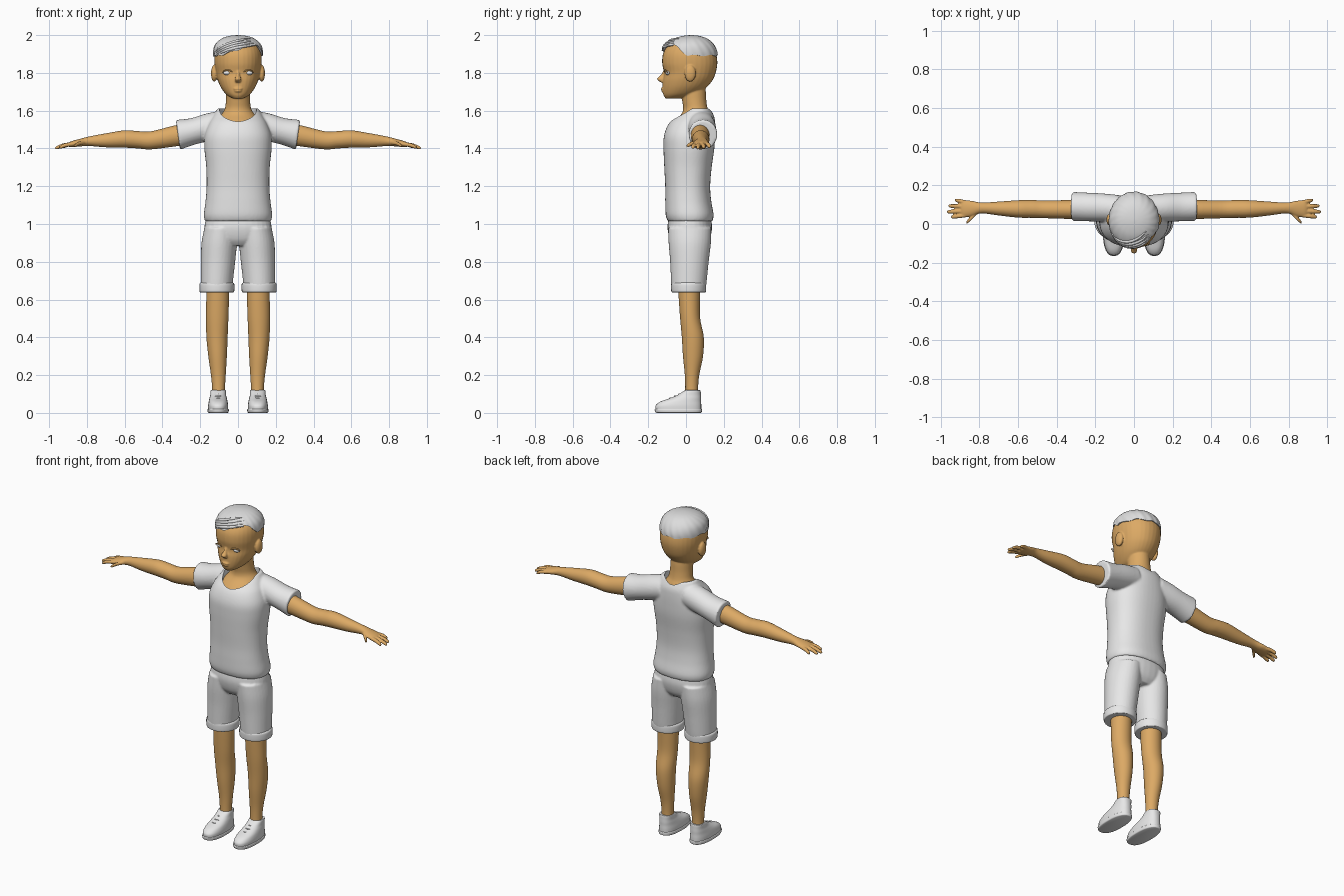
import bpy, bmesh, math
from mathutils import Vector, Matrix

if "Cube" in bpy.data.objects:
    bpy.data.objects.remove(bpy.data.objects["Cube"])


def material(name, r, g, b):
    m = bpy.data.materials.new(name)
    m.use_nodes = True
    m.diffuse_color = (r, g, b, 1)
    m.node_tree.nodes["Principled BSDF"].inputs["Base Color"].default_value = (r, g, b, 1)
    return m


SKIN = material("warm skin", 0.72, 0.40, 0.13)
CLOTH = material("pale cloth", 0.8, 0.8, 0.8)
HAIR = material("grey hair", 0.72, 0.72, 0.72)
EYE = material("eye white", 0.8, 0.8, 0.8)


def spline(keys, steps):
    """Smooth list of tuples through the keys."""
    out = []
    for i in range(len(keys) - 1):
        p = [keys[max(i - 1, 0)], keys[i], keys[i + 1], keys[min(i + 2, len(keys) - 1)]]
        for s in range(steps):
            t = s / steps
            out.append(tuple(b + t * (c - a) / 2 + t * t * (a - 2.5 * b + 2 * c - d / 2)
                             + t ** 3 * (1.5 * (b - c) + (d - a) / 2) for a, b, c, d in zip(*p)))
    return out + [tuple(keys[-1])]


def rings(rows):
    """Rows of height, front, back, half width to centred rings."""
    return [(0, (f + b) / 2, z, w, (b - f) / 2) for z, f, b, w in rows]


def loft(bm, keys, axis="Z", both=False, seg=32, steps=5, shear=0, power=2):
    """Closed loft of rounded sections along Z or X, optionally on both sides."""
    for side in ((1, -1) if both else (1,)):
        loops = []
        for x, y, z, ra, rb in spline(keys, steps):
            loop = []
            for k in range(seg):
                a = 2 * math.pi * k / seg
                c, s = math.cos(a), math.sin(a)
                u = ra * math.copysign(abs(c) ** (2 / power), c)
                v = rb * math.copysign(abs(s) ** (2 / power), s)
                p = (x + u, y + v, z) if axis == "Z" else (x + shear * v, y + u, z + v)
                loop.append(bm.verts.new((side * p[0], p[1], p[2])))
            loops.append(loop)
        for lo, hi in zip(loops, loops[1:]):
            for k in range(seg):
                j = (k + 1) % seg
                bm.faces.new((lo[k], lo[j], hi[j], hi[k]))
        bm.faces.new(loops[0][::-1])
        bm.faces.new(loops[-1])


def ball(bm, loc, radii, both=False):
    for side in ((1, -1) if both else (1,)):
        place = Matrix.Translation((side * loc[0], loc[1], loc[2])) @ Matrix.Diagonal((*radii, 1))
        bmesh.ops.create_uvsphere(bm, u_segments=24, v_segments=14, radius=1, matrix=place)


def finish(name, bm, mat, voxel=0, smooth=4, cutter=None):
    """Turn a bmesh into an object, fusing overlapping shapes when voxel is set."""
    bmesh.ops.recalc_face_normals(bm, faces=bm.faces[:])
    me = bpy.data.meshes.new(name)
    bm.to_mesh(me)
    bm.free()
    ob = bpy.data.objects.new(name, me)
    bpy.context.scene.collection.objects.link(ob)
    if voxel:
        rm = ob.modifiers.new("fuse", "REMESH")
        rm.mode, rm.voxel_size = "VOXEL", voxel
        sm = ob.modifiers.new("soften", "SMOOTH")
        sm.factor, sm.iterations = 0.5, smooth
    if cutter:
        bo = ob.modifiers.new("opening", "BOOLEAN")
        bo.operation, bo.solver, bo.object = "DIFFERENCE", "EXACT", cutter
    bake(ob, mat)
    return ob


def bake(ob, mat):
    dg = bpy.context.evaluated_depsgraph_get()
    me = bpy.data.meshes.new_from_object(ob.evaluated_get(dg))
    ob.modifiers.clear()
    ob.data = me
    me.materials.clear()
    me.materials.append(mat)
    me.shade_smooth()
    me.set_sharp_from_angle(angle=math.radians(50))


def tube(name, points, radius, mat, ends=1.0):
    """Round strand through the points, thinner at its ends if asked."""
    cu = bpy.data.curves.new(name, "CURVE")
    cu.dimensions, cu.bevel_depth, cu.bevel_resolution, cu.use_fill_caps = "3D", radius, 2, True
    sp = cu.splines.new("POLY")
    sp.points.add(len(points) - 1)
    for i, p in enumerate(points):
        t = i / (len(points) - 1)
        sp.points[i].co = (*p, 1)
        sp.points[i].radius = ends + (1 - ends) * math.sin(math.pi * t)
    src = bpy.data.objects.new(name + "_path", cu)
    bpy.context.scene.collection.objects.link(src)
    me = bpy.data.meshes.new_from_object(src.evaluated_get(bpy.context.evaluated_depsgraph_get()))
    bpy.data.objects.remove(src)
    bm = bmesh.new()
    bm.from_mesh(me)
    finish(name, bm, mat)


# Head with neck, nose, lips and ears
bm = bmesh.new()
loft(bm, rings([(1.665, -.108, -.03, .03), (1.685, -.12, .05, .062), (1.72, -.124, .105, .089),
                (1.76, -.123, .14, .107), (1.80, -.117, .157, .117), (1.85, -.126, .166, .125),
                (1.90, -.122, .16, .124), (1.94, -.10, .14, .11), (1.97, -.065, .11, .08),
                (1.985, -.02, .07, .04)]), power=2.1)
loft(bm, rings([(1.46, -.098, .14, .14), (1.50, -.095, .142, .13), (1.54, -.068, .138, .115),
                (1.58, -.026, .128, .088), (1.61, -.015, .115, .07), (1.65, -.02, .108, .064),
                (1.70, -.03, .105, .062), (1.74, -.03, .10, .06)]))
loft(bm, [(0, -.108, 1.82, .008, .008), (0, -.121, 1.79, .009, .012),
          (0, -.135, 1.768, .017, .019), (0, -.122, 1.75, .014, .012)], seg=16)
ball(bm, (0, -.122, 1.716), (.024, .011, .006))
ball(bm, (0, -.121, 1.704), (.02, .011, .006))
ball(bm, (.126, .022, 1.797), (.017, .03, .044), both=True)
finish("head_and_neck", bm, SKIN, voxel=.0045, smooth=3)

# Eyes with upper lids
for side, word in ((1, "left"), (-1, "right")):
    bm = bmesh.new()
    ball(bm, (side * .055, -.095, 1.80), (.023, .014, .012))
    finish(word + "_eye", bm, EYE)
    lid = [(side * (.055 + .026 * math.cos(a)), -.103 - .008 * math.sin(a) + .006 * math.cos(a),
            1.80 + .014 * math.sin(a)) for a in (math.pi * k / 10 for k in range(11))]
    tube(word + "_eyelid", lid, .004, SKIN, .5)

# Hair cap with a swept fringe
hair = spline(rings([(1.86, -.13, .165, .128), (1.91, -.13, .166, .131), (1.95, -.11, .148, .121),
                     (1.98, -.068, .115, .09), (1.995, -.02, .075, .05), (2.0, .02, .03, .005)]), 8)


def hair_point(a, z, grow=1.0):
    for lo, hi in zip(hair, hair[1:]):
        if z <= hi[2]:
            break
    t = min(1, (z - lo[2]) / max(hi[2] - lo[2], 1e-6))
    _, y, _, rx, ry = (p + (q - p) * t for p, q in zip(lo, hi))
    return Vector((grow * rx * math.cos(a), y + grow * ry * math.sin(a), z))


def hairline(a):
    front = min(1, max(0, -math.sin(a) * 1.6 - .1))
    return 1.892 + front * (.03 + .04 * math.cos(a)) + .004 * math.sin(9 * a)


bm = bmesh.new()
seg, rows, loops = 120, 18, []
for k in range(-1, rows):
    t = max(k, 0) / rows
    loop = []
    for i in range(seg):
        a = 2 * math.pi * i / seg
        z = hairline(a) + (2.0 - hairline(a)) * math.sin(t * math.pi / 2)
        grow = .9 if k < 0 else 1 + .012 * math.sin(18 * a + 9 * t) * (1 - t)
        loop.append(bm.verts.new(hair_point(a, z, grow)))
    loops.append(loop)
for lo, hi in zip(loops, loops[1:]):
    for i in range(seg):
        j = (i + 1) % seg
        bm.faces.new((lo[i], lo[j], hi[j], hi[i]))
bm.faces.new(loops[-1])
finish("hair_cap", bm, HAIR)
for n in range(4):
    path = []
    for k in range(13):
        t = k / 12
        path.append(hair_point(-.75 - (1.9 + .12 * n) * t, 1.945 + .012 * n - (.055 + .01 * n) * t * t, .985))
    tube("fringe_lock_%d" % (n + 1), path, .009, HAIR, .25)

# Shirt with sleeves and a scooped neck
bm = bmesh.new()
loft(bm, rings([(1.5, -.082, .14, .098), (1.75, -.082, .14, .098)]), seg=48)
cutter = finish("neck_cutter", bm, CLOTH)
cutter.hide_render = True
bm = bmesh.new()
loft(bm, rings([(1.015, -.097, .14, .175), (1.05, -.108, .146, .181), (1.12, -.11, .134, .172),
                (1.2, -.11, .128, .166), (1.3, -.115, .136, .168), (1.4, -.119, .15, .178),
                (1.47, -.116, .154, .176), (1.53, -.092, .154, .155), (1.57, -.052, .149, .132),
                (1.612, .0, .128, .108)]), power=2.3, seg=48)
loft(bm, [(.08, .08, 1.53, .07, .07), (.16, .085, 1.512, .073, .072), (.24, .088, 1.49, .074, .07),
          (.318, .09, 1.472, .076, .079)], "X", both=True, shear=.14)
finish("shirt", bm, CLOTH, voxel=.007, smooth=4, cutter=cutter)
bpy.data.objects.remove(cutter)

# Arms and hands
bm = bmesh.new()
loft(bm, [(.26, .075, 1.475, .05, .055), (.33, .075, 1.467, .049, .056), (.46, .076, 1.443, .046, .048),
          (.53, .078, 1.446, .046, .046), (.60, .078, 1.45, .045, .046), (.70, .08, 1.443, .036, .037),
          (.79, .083, 1.438, .028, .025), (.84, .08, 1.43, .04, .02), (.88, .078, 1.423, .044, .016),
          (.895, .078, 1.42, .038, .012)], "X", both=True)
fingers = [((.87, .045, 1.424), (.947, .036, 1.405)), ((.875, .067, 1.424), (.968, .063, 1.402)),
           ((.875, .09, 1.424), (.96, .094, 1.404)), ((.865, .111, 1.424), (.927, .124, 1.409)),
           ((.81, .062, 1.432), (.868, .006, 1.414))]
for base, tip in fingers:
    b, t = Vector(base), Vector(tip)
    mid = b.lerp(t, .55) + Vector((0, 0, .004))
    r = .011
    loft(bm, [(*b, r, r), (*mid, r, r), (*b.lerp(t, .9), r * .85, r * .85), (*t, r * .4, r * .4)],
         "X", both=True, seg=12)
finish("arms_and_hands", bm, SKIN, voxel=.004, smooth=3)

# Shorts and rolled cuffs
bm = bmesh.new()
loft(bm, [(.112, .013, .645, .085, .089), (.112, .015, .69, .085, .094), (.106, .018, .80, .091, .102),
          (.099, .02, .90, .094, .112), (.09, .02, .98, .088, .114)], both=True)
loft(bm, rings([(.885, -.06, .1, .1), (.92, -.085, .125, .17), (.98, -.098, .138, .178),
                (1.04, -.09, .13, .168)]), power=2.2)
finish("shorts", bm, CLOTH, voxel=.006, smooth=4)
bm = bmesh.new()
loft(bm, [(.112, .014, z, .09 + g, .09 + g) for z, g in
          ((.638, -.006), (.641, .001), (.66, .003), (.682, .002), (.69, -.005))], both=True)
finish("shorts_cuffs", bm, CLOTH)

# Lower legs
bm = bmesh.new()
loft(bm, [(.108, .018, .68, .06, .06), (.108, .018, .60, .06, .056), (.11, .022, .50, .059, .053),
          (.111, .036, .40, .056, .058), (.108, .037, .30, .049, .053), (.104, .032, .20, .039, .038),
          (.103, .03, .13, .034, .034), (.103, .03, .08, .035, .036)], both=True)
finish("lower_legs", bm, SKIN)

# Shoes, soles and laces
shoe = [(.02, -.162, .081, .053), (.04, -.16, .081, .053), (.06, -.135, .08, .05), (.078, -.085, .08, .046),
        (.095, -.045, .079, .042), (.118, -.008, .077, .04), (.119, .0, .07, .034)]
bm = bmesh.new()
loft(bm, [(.105, *r[1:]) for r in rings(shoe)], both=True, power=2.4)
finish("shoes", bm, CLOTH)
bm = bmesh.new()
loft(bm, [(.105, *r[1:]) for r in rings([(0, -.155, .078, .05), (.004, -.163, .083, .055),
                                         (.018, -.166, .084, .056), (.022, -.16, .08, .052)])],
     both=True, power=2.4)
finish("shoe_soles", bm, CLOTH)
for side, word in ((1, "left"), (-1, "right")):
    for n, (y, z) in enumerate(((-.085, .078), (-.06, .089), (-.035, .1))):
        lace = [(side * .105 + .026 * u, y + .02 * u * u, z - .008 * u * u) for u in (-1, -.5, 0, .5, 1)]
        tube("%s_lace_%d" % (word, n + 1), lace, .004, CLOTH)
